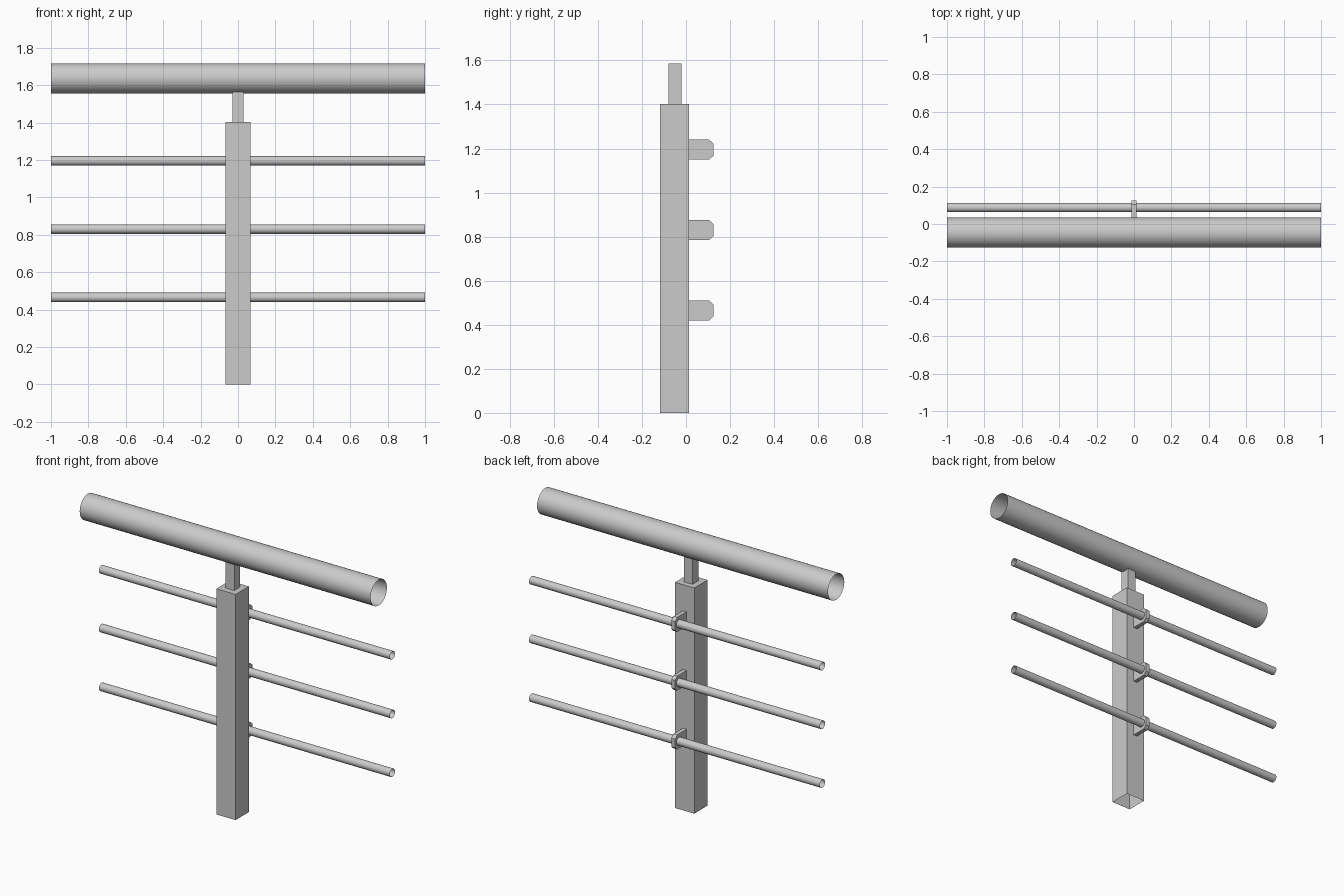
import bpy
import bmesh
import math
from mathutils import Matrix

if "Cube" in bpy.data.objects:
    bpy.data.objects.remove(bpy.data.objects["Cube"])


def finish(name, bm):
    bmesh.ops.recalc_face_normals(bm, faces=bm.faces)
    mesh = bpy.data.meshes.new(name)
    bm.to_mesh(mesh)
    bm.free()
    obj = bpy.data.objects.new(name, mesh)
    bpy.context.collection.objects.link(obj)
    return obj


def box(name, lo, hi, open_bottom=False):
    bm = bmesh.new()
    bmesh.ops.create_cube(bm, size=1)
    for v in bm.verts:
        v.co = [(a + b) / 2 + c * (b - a) for a, b, c in zip(lo, hi, v.co)]
    bm.normal_update()
    if open_bottom:
        down = [f for f in bm.faces if f.normal.z < -0.9]
        bmesh.ops.delete(bm, geom=down, context='FACES_ONLY')
    return finish(name, bm)


def tube(name, y, z, radius, sides):
    # open-ended pipe along x, smooth shaded
    bm = bmesh.new()
    mat = Matrix.Translation((0, y, z)) @ Matrix.Rotation(math.pi / 2, 4, 'Y')
    bmesh.ops.create_cone(bm, cap_ends=False, segments=sides,
                          radius1=radius, radius2=radius, depth=2, matrix=mat)
    for f in bm.faces:
        f.smooth = True
    return finish(name, bm)


def bracket(name, z):
    # block with clipped outer corners, extruded across x
    profile = [(0.013, -0.045), (0.105, -0.045), (0.125, -0.027),
               (0.125, 0.027), (0.105, 0.045), (0.013, 0.045)]
    bm = bmesh.new()
    face = bm.faces.new([bm.verts.new((-0.013, y, z + dz)) for y, dz in profile])
    ext = bmesh.ops.extrude_face_region(bm, geom=[face], use_keep_orig=True)
    moved = [g for g in ext['geom'] if isinstance(g, bmesh.types.BMVert)]
    bmesh.ops.translate(bm, verts=moved, vec=(0.026, 0, 0))
    return finish(name, bm)


# Hollow post and the stub carrying the handrail
box("post", (-0.066, -0.118, 0), (0.066, 0.013, 1.402), open_bottom=True)
box("handrail_stub", (-0.03, -0.079, 1.40), (0.03, -0.021, 1.585))

# Large top rail
tube("handrail", -0.046, 1.636, 0.08, 32)

# Three thin rods, each held by a bracket on the back of the post
for i, z in enumerate((0.465, 0.83, 1.195), 1):
    tube(f"rod_{i}", 0.088, z, 0.025, 24)
    bracket(f"rod_bracket_{i}", z)
